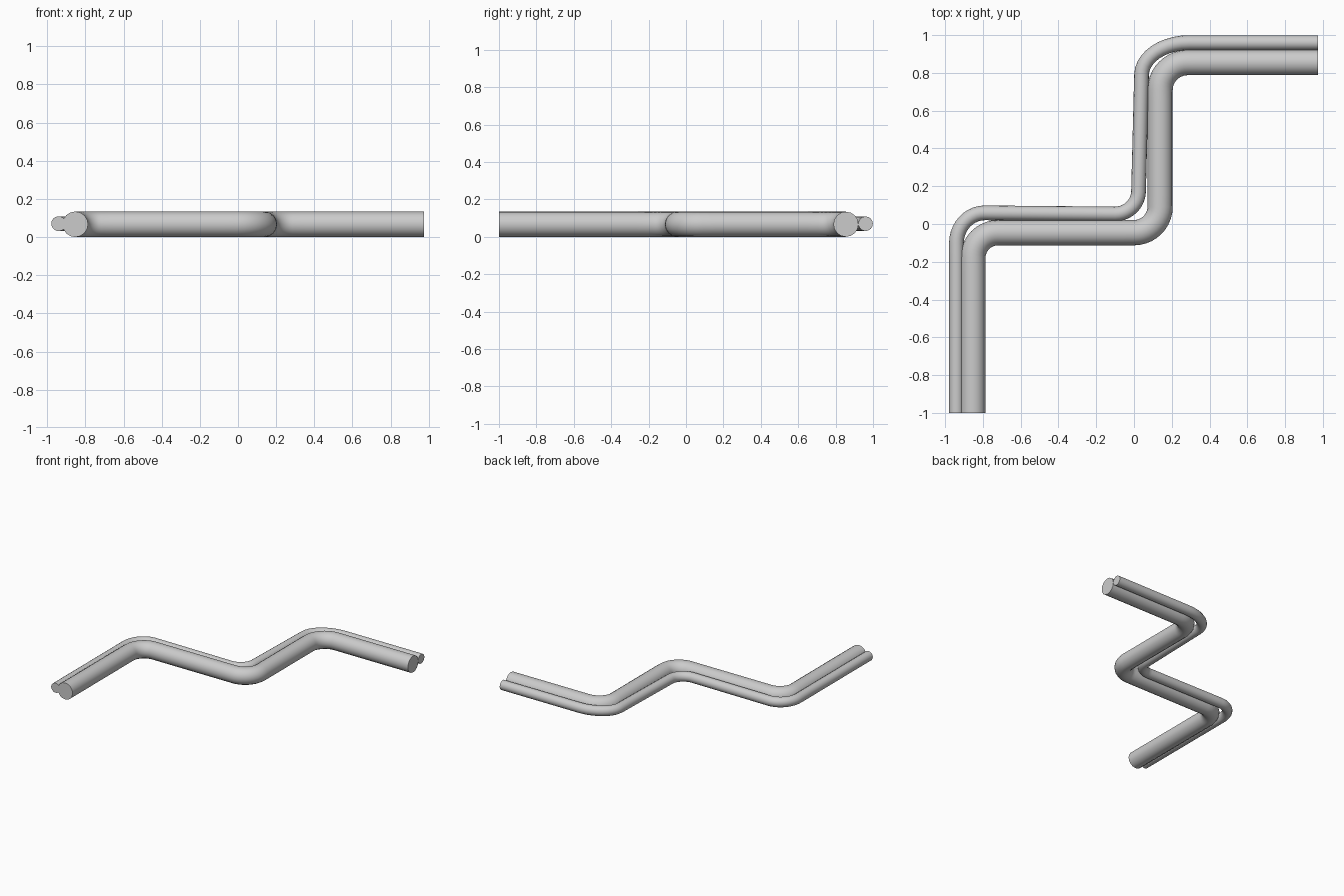
import bpy
import math
from mathutils import Vector

cube = bpy.data.objects.get("Cube")
if cube:
    bpy.data.objects.remove(cube, do_unlink=True)

GREY = (0.6, 0.6, 0.6, 1.0)
grey = bpy.data.materials.new("pipe grey")
grey.use_nodes = True
grey.diffuse_color = GREY
grey.node_tree.nodes["Principled BSDF"].inputs["Base Color"].default_value = GREY

ROUND = 0.55  # handle length that makes a quarter bend nearly circular


def pipe(name, radius, height, start, bends, end):
    """Sweep a capped round pipe; each bend is (entry, corner, exit)."""
    knots = [(start, start, start)]
    for entry, corner, leave in bends:
        a, c, b = Vector(entry), Vector(corner), Vector(leave)
        knots.append((a, a, a.lerp(c, ROUND)))
        knots.append((b, b.lerp(c, ROUND), b))
    knots.append((end, end, end))

    curve = bpy.data.curves.new(name, "CURVE")
    curve.dimensions = "3D"
    curve.twist_mode = "Z_UP"
    curve.resolution_u = 10
    curve.bevel_depth = radius
    curve.bevel_resolution = 6
    curve.use_fill_caps = True
    spline = curve.splines.new("BEZIER")
    spline.bezier_points.add(len(knots) - 1)
    for i, (point, (co, left, right)) in enumerate(zip(spline.bezier_points, knots)):
        point.handle_left_type = point.handle_right_type = "FREE"
        point.co = (*co, height)
        point.handle_left = (*left, height)
        point.handle_right = (*right, height)
        # straight runs: aim the outer handles at the neighbouring knot
        if i % 2 == 0 and i + 1 < len(knots):
            nxt = Vector(knots[i + 1][0])
            point.handle_right = (*Vector(co).lerp(nxt, 1 / 3), height)
        if i % 2 == 1:
            prev = Vector(knots[i - 1][0])
            point.handle_left = (*Vector(co).lerp(prev, 1 / 3), height)
    curve.materials.append(grey)

    obj = bpy.data.objects.new(name, curve)
    bpy.context.collection.objects.link(obj)
    bpy.ops.object.select_all(action="DESELECT")
    obj.select_set(True)
    bpy.context.view_layer.objects.active = obj
    bpy.ops.object.convert(target="MESH")
    bpy.ops.object.shade_smooth_by_angle(angle=math.radians(40))


# Thick pipe with three equal bends
pipe("large_pipe", 0.067, 0.067, (-0.853, -1), [
    ((-0.853, -0.18), (-0.853, -0.046), (-0.72, -0.046)),
    ((0.0, -0.046), (0.138, -0.046), (0.138, 0.09)),
    ((0.138, 0.71), (0.138, 0.855), (0.285, 0.855)),
], (0.975, 0.855))

# Thin pipe running alongside it
pipe("small_pipe", 0.039, 0.07, (-0.94, -1), [
    ((-0.94, -0.1), (-0.94, 0.059), (-0.79, 0.059)),
    ((-0.1, 0.053), (0.02, 0.053), (0.024, 0.17)),
    ((0.04, 0.79), (0.043, 0.96), (0.29, 0.96)),
], (0.975, 0.96))
